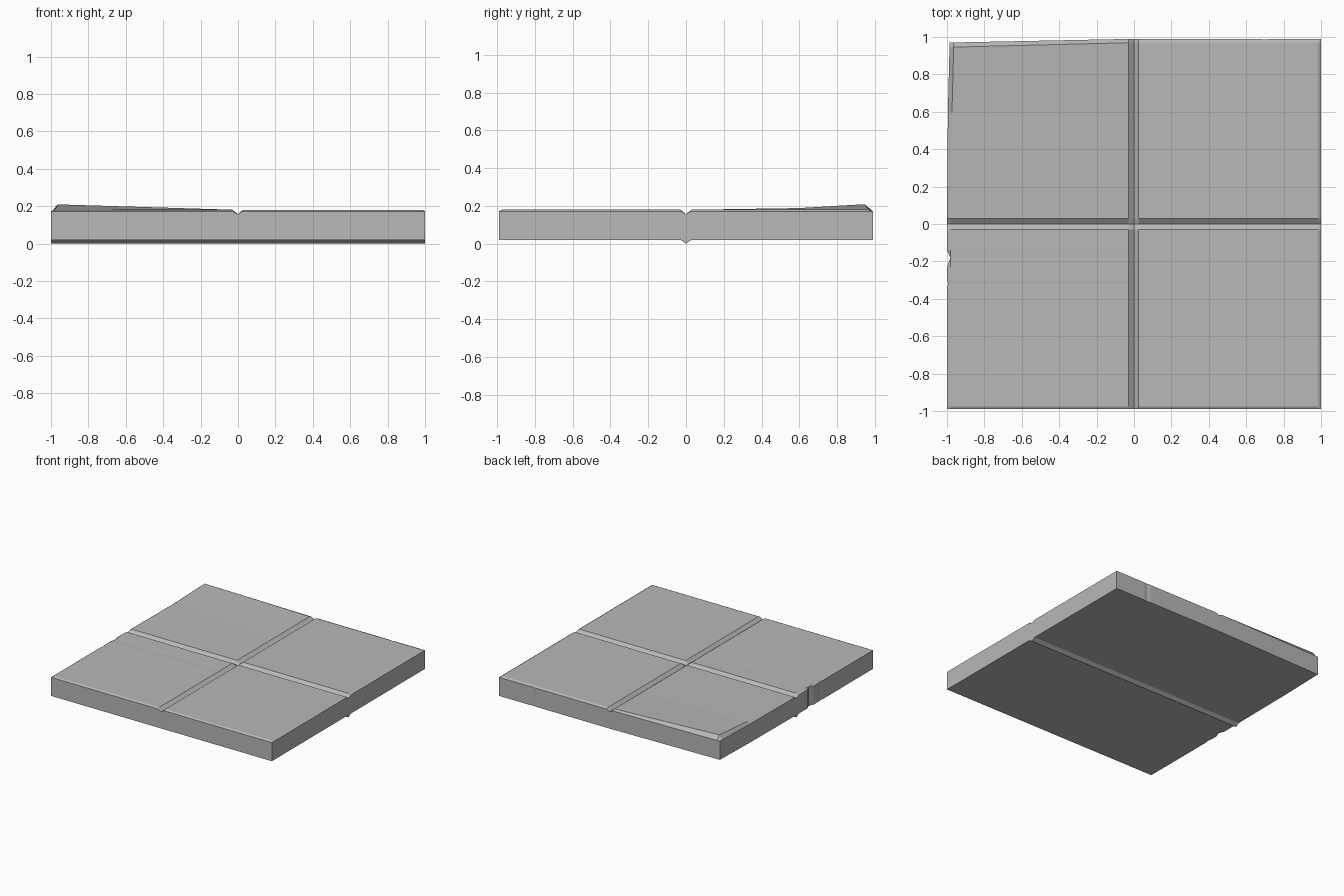
import bpy, bmesh

if "Cube" in bpy.data.objects:
    bpy.data.objects.remove(bpy.data.objects["Cube"])

XS = [-1, -0.975, -0.03, 0, 0.025, 0.67, 0.7, 0.73, 0.985, 1]
YS = [-0.99, -0.975, -0.34, -0.32, -0.30, -0.23, -0.18, -0.14,
      -0.03, 0, 0.03, 0.6, 0.97, 0.99]


def lerp(v, points):
    """Piecewise linear profile lookup."""
    for (a, fa), (b, fb) in zip(points, points[1:]):
        if v <= b:
            return fa + (fb - fa) * max(0, v - a) / (b - a)
    return points[-1][1]


def plan(x, y):
    """Slab outline: chipped left edge and slightly skewed back left corner."""
    px, py = x, y
    if x == -1:
        px += lerp(y, [(-0.34, 0), (-0.32, 0.006), (-0.30, 0), (-0.23, 0),
                       (-0.18, 0.018), (-0.14, 0), (0.03, 0), (0.6, 0.005), (0.99, 0.014)])
    elif x < -0.9:
        px = -0.982 + lerp(y, [(0.03, 0), (0.6, 0.009), (0.95, 0.018)])
    if y > 0.9 and x < 0:
        py += (0.02 if y == 0.99 else 0.025) * x
    if y == 0.99 and x == 0.7:
        py -= 0.004
    return px, py


def top_z(x, y):
    """Crossed V grooves, worn rim and lifted back left corner."""
    z = 0.18
    if x < 0 and y > 0:
        z += -x * lerp(y, [(0.03, 0), (0.6, 0.009), (0.95, 0.03)])
    if x < -0.9 and y in (-0.32, -0.18):
        z -= 0.002
    if x in (XS[0], XS[-1]) or y in (YS[0], YS[-1]):
        z = 0.172
    if x == 0 or y == 0:
        z = min(z, 0.157)
    return z


bm = bmesh.new()
nx, ny = len(XS), len(YS)
top, bottom = [], []
for x in XS:
    top.append([bm.verts.new((*plan(x, y), top_z(x, y))) for y in YS])
    # underside carries a V ridge along x
    bottom.append([bm.verts.new((*plan(x, y), 0.0 if y == 0 else 0.02)) for y in YS])

# top and underside
for i in range(nx - 1):
    for j in range(ny - 1):
        for g in (top, bottom):
            bm.faces.new((g[i][j], g[i + 1][j], g[i + 1][j + 1], g[i][j + 1]))

# side walls around the rim
rim = ([(i, 0) for i in range(nx - 1)] + [(nx - 1, j) for j in range(ny - 1)] +
       [(i, ny - 1) for i in range(nx - 1, 0, -1)] + [(0, j) for j in range(ny - 1, 0, -1)])
for (a, b), (c, d) in zip(rim, rim[1:] + rim[:1]):
    bm.faces.new((bottom[a][b], bottom[c][d], top[c][d], top[a][b]))

bmesh.ops.recalc_face_normals(bm, faces=bm.faces[:])
mesh = bpy.data.meshes.new("paving_slab")
bm.to_mesh(mesh)
bm.free()
slab = bpy.data.objects.new("paving_slab", mesh)
bpy.context.collection.objects.link(slab)

# dark grey stone
stone = bpy.data.materials.new("stone")
stone.diffuse_color = (0.48, 0.48, 0.48, 1)
stone.use_nodes = True
stone.node_tree.nodes["Principled BSDF"].inputs["Base Color"].default_value = stone.diffuse_color
mesh.materials.append(stone)
